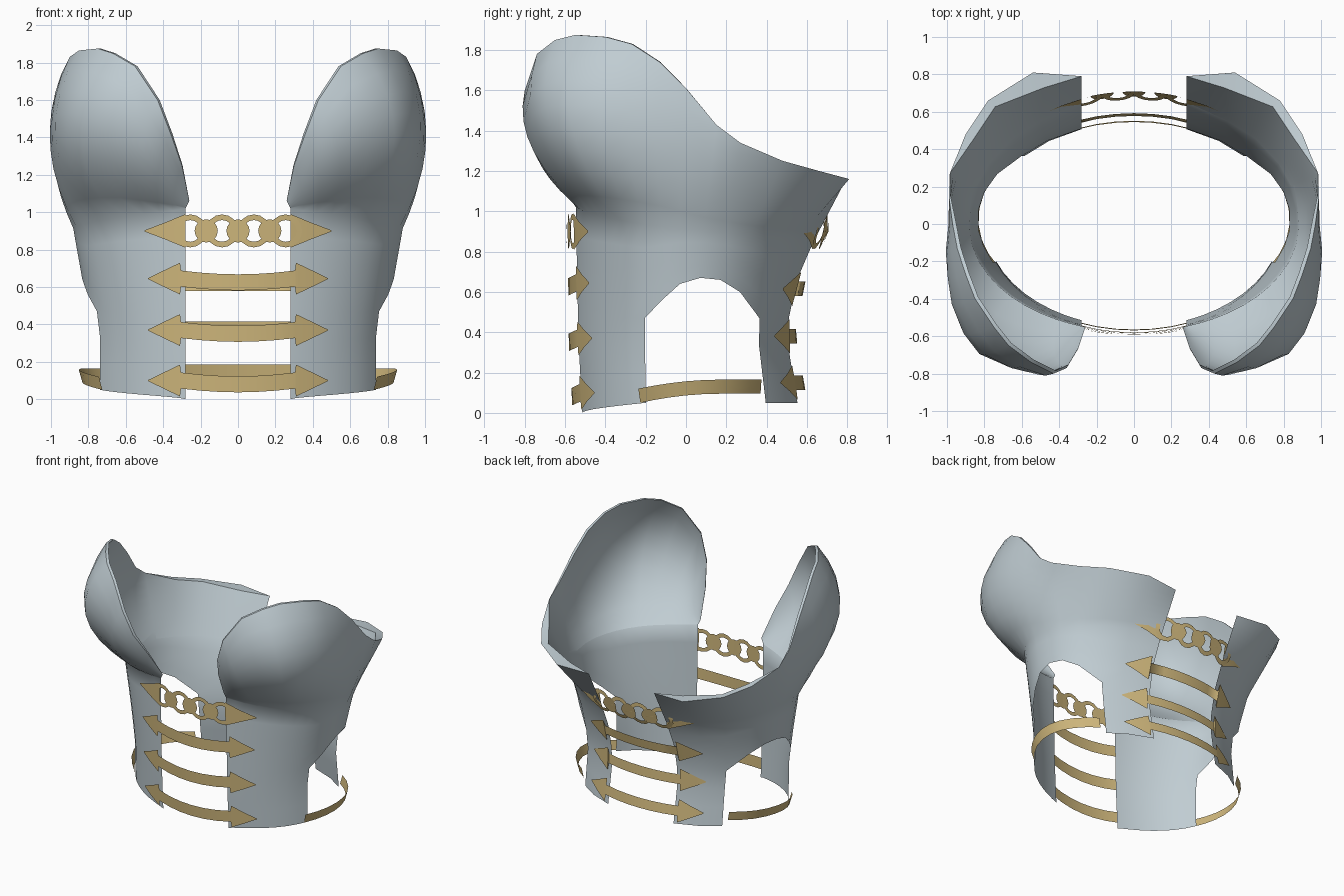
import bpy, bmesh
from math import sin, cos, asin, pi, radians, degrees, sqrt
from mathutils import Vector

if "Cube" in bpy.data.objects:
    bpy.data.objects.remove(bpy.data.objects["Cube"], do_unlink=True)


def material(name, rgb):
    mat = bpy.data.materials.new(name)
    mat.use_nodes = True
    mat.diffuse_color = (*rgb, 1)
    mat.node_tree.nodes["Principled BSDF"].inputs["Base Color"].default_value = (*rgb, 1)
    return mat


STEEL = material("pale_steel", (0.53, 0.61, 0.65))
GOLD = material("soft_gold", (0.62, 0.47, 0.2))


def lookup(table, z):
    """Piecewise linear value of a (height, value) table."""
    if z <= table[0][0]:
        return table[0][1]
    for (z0, v0), (z1, v1) in zip(table, table[1:]):
        if z <= z1:
            return v0 + (v1 - v0) * (z - z0) / (z1 - z0)
    return table[-1][1]


# Torso half-width, front depth and back depth by height
WIDTH = [(0, .79), (.35, .79), (.65, .835), (.9, .88), (1, .895)]
FRONT = [(0, .55), (.35, .57), (1, .575)]
BACK = [(0, .6), (.4, .53), (.65, .58), (.9, .69)]


def torso(angle, z, off=0.0):
    """Point on the torso; angle runs from front (0) to back (180)."""
    a = radians(angle)
    depth = lookup(FRONT if cos(a) > 0 else BACK, z)
    return Vector(((lookup(WIDTH, z) + off) * sin(a), -(depth + off) * cos(a), z))


def make(name, bm, mat, mirror=False):
    bmesh.ops.remove_doubles(bm, verts=bm.verts[:], dist=0.0005)
    bmesh.ops.recalc_face_normals(bm, faces=bm.faces[:])
    mesh = bpy.data.meshes.new(name)
    bm.to_mesh(mesh)
    bm.free()
    mesh.materials.append(mat)
    obj = bpy.data.objects.new(name, mesh)
    bpy.context.collection.objects.link(obj)
    if mirror:
        mod = obj.modifiers.new("mirror", "MIRROR")
        mod.use_mirror_merge = False
    bpy.ops.object.select_all(action="DESELECT")
    obj.select_set(True)
    bpy.context.view_layer.objects.active = obj
    bpy.ops.object.shade_smooth_by_angle(angle=radians(55))


def add_grid(bm, columns, keep=lambda i, j: True):
    verts = [[bm.verts.new(p) for p in col] for col in columns]
    for i in range(len(verts) - 1):
        for j in range(len(verts[i]) - 1):
            if keep(i, j):
                bm.faces.new((verts[i][j], verts[i + 1][j],
                              verts[i + 1][j + 1], verts[i][j + 1]))


# Bodice: columns run round one side, each lofted from hem to rim
ANGLES = [19, 23, 28, 34, 41, 48, 55, 62, 69, 78, 87, 97, 107, 118, 132, 145, 160]
RIM = [(.26, -.55, 1.06), (.3, -.67, 1.25), (.36, -.77, 1.42), (.43, -.8, 1.6),
       (.55, -.74, 1.78), (.67, -.65, 1.85), (.75, -.55, 1.875), (.85, -.4, 1.865),
       (.9, -.27, 1.83), (.945, -.13, 1.74), (.97, 0, 1.61), (.99, .15, 1.43),
       (.985, .27, 1.34), (.9, .48, 1.25), (.78, .66, 1.2), (.54, .81, 1.16),
       (.28, .79, 1.15)]
BULGE = [0, .03, .08, .14, .19, .23, .22, .18, .14, .1, .06, .03, 0, 0, 0, 0, 0]
LINING = [0, .01] + [.02] * 9 + [.01, 0, .05, .05, .1, 0]
ARCH = {9: .56, 10: .64, 11: .67, 12: .66, 13: .6}   # side opening
LOW, MID, HIGH = 3, 4, 8                             # rows in each zone
LAST = len(ANGLES) - 1


def body_point(i, z):
    """Column point on the torso; the two lacing edges hang straight."""
    if i in (0, LAST):
        edge = degrees(asin(.28 / lookup(WIDTH, z)))
        return torso(edge if i == 0 else 180 - edge, z)
    return torso(ANGLES[i], z)


def bodice_column(i):
    rim = Vector(RIM[i])
    hem = .05 * min(i / 8, 1)
    arch = ARCH.get(i, .47)
    bust = 1.02 - .17 * i / LAST
    col = [body_point(i, hem + (arch - hem) * k / LOW) for k in range(LOW)]
    col += [body_point(i, arch + (bust - arch) * k / MID) for k in range(MID)]
    base = body_point(i, bust)
    a = radians(ANGLES[i])
    peak = (base + rim) / 2 + Vector((sin(a), -cos(a), 0)) * BULGE[i]
    for k in range(HIGH + 1):
        s = k / HIGH
        col.append(base * (1 - s) * (1 - 2 * s) + peak * 4 * s * (1 - s)
                   + rim * s * (2 * s - 1))
    return col


def lining_column(i):
    a = radians(ANGLES[i])
    inward = Vector((-sin(a), cos(a), 0)) * LINING[i]
    upper = bodice_column(i)[LOW + MID:]
    inner = [p + inward * k / HIGH for k, p in enumerate(upper)]
    return inner + [upper[-1]]          # the last row closes the rim


bm = bmesh.new()
add_grid(bm, [bodice_column(i) for i in range(LAST + 1)],
         lambda i, j: j >= LOW or not (i in ARCH or i + 1 in ARCH))
make("bodice_panel", bm, STEEL, mirror=True)

bm = bmesh.new()
add_grid(bm, [lining_column(i) for i in range(LAST + 1)])
make("bodice_lining", bm, STEEL, mirror=True)


# Straps and chains wrap the front (side -1) or back (side 1)
def wrap(x, z, side, off=.012):
    depth = lookup(FRONT if side < 0 else BACK, z) + off
    return Vector((x, side * depth * sqrt(1 - (x / (lookup(WIDTH, z) + off)) ** 2), z))


def add_strip(bm, stations, z, side, sag=0.0):
    columns = []
    for x, h in stations:
        mid = z - sag * max(0, 1 - (x / .3) ** 2)
        columns.append([wrap(x, mid - h, side), wrap(x, mid + h, side)])
    add_grid(bm, columns)


def arrow_strap(name, z, side, band, sag):
    half = [(.48, .003), (.4, .042), (.31, .085), (.305, band), (.2, band), (.1, band)]
    stations = [(-x, h) for x, h in half] + [(0, band)] + half[::-1]
    bm = bmesh.new()
    add_strip(bm, stations, z, side, sag)
    make(name, bm, GOLD)


def chain(name, z, side):
    bm = bmesh.new()
    for s in (-1, 1):
        add_strip(bm, [(s * x, h) for x, h in ((.5, .003), (.39, .045), (.28, .09))], z, side)
    make(name + "_arrowheads", bm, GOLD)

    def loop(cx, r, off):
        return [wrap(cx + r * cos(k * pi / 8), z + r * sin(k * pi / 8), side, off)
                for k in range(17)]

    bm = bmesh.new()
    for cx in (-.255, -.085, .085, .255):
        add_grid(bm, [list(pair) for pair in zip(loop(cx, .088, .012), loop(cx, .058, .012))])
    make(name + "_links", bm, GOLD)
    bm = bmesh.new()
    for cx in (-.17, 0, .17):
        bm.faces.new([bm.verts.new(p) for p in loop(cx, .062, .018)[:-1]])
    make(name + "_discs", bm, GOLD)


for label, side, band, sag, heights in (("front", -1, .043, .02, (.1, .37, .645)),
                                        ("back", 1, .036, 0, (.15, .38, .615))):
    for level, z in zip(("lower", "middle", "upper"), heights):
        arrow_strap(label + "_" + level + "_strap", z, side, band, sag)
    chain(label + "_chain", .9, side)

# Side straps bridge the openings at the hem
bm = bmesh.new()
columns = []
for k in range(9):
    t = k / 8
    angle, z = 66 + 63 * t, .085 + .045 * sin(min(1, t * 1.6) * pi / 2)
    out = .012 + .04 * sin(pi * t)
    columns.append([torso(angle, z - .035, out - .008), torso(angle, z + .035, out + .012)])
add_grid(bm, columns)
make("side_strap", bm, GOLD, mirror=True)
